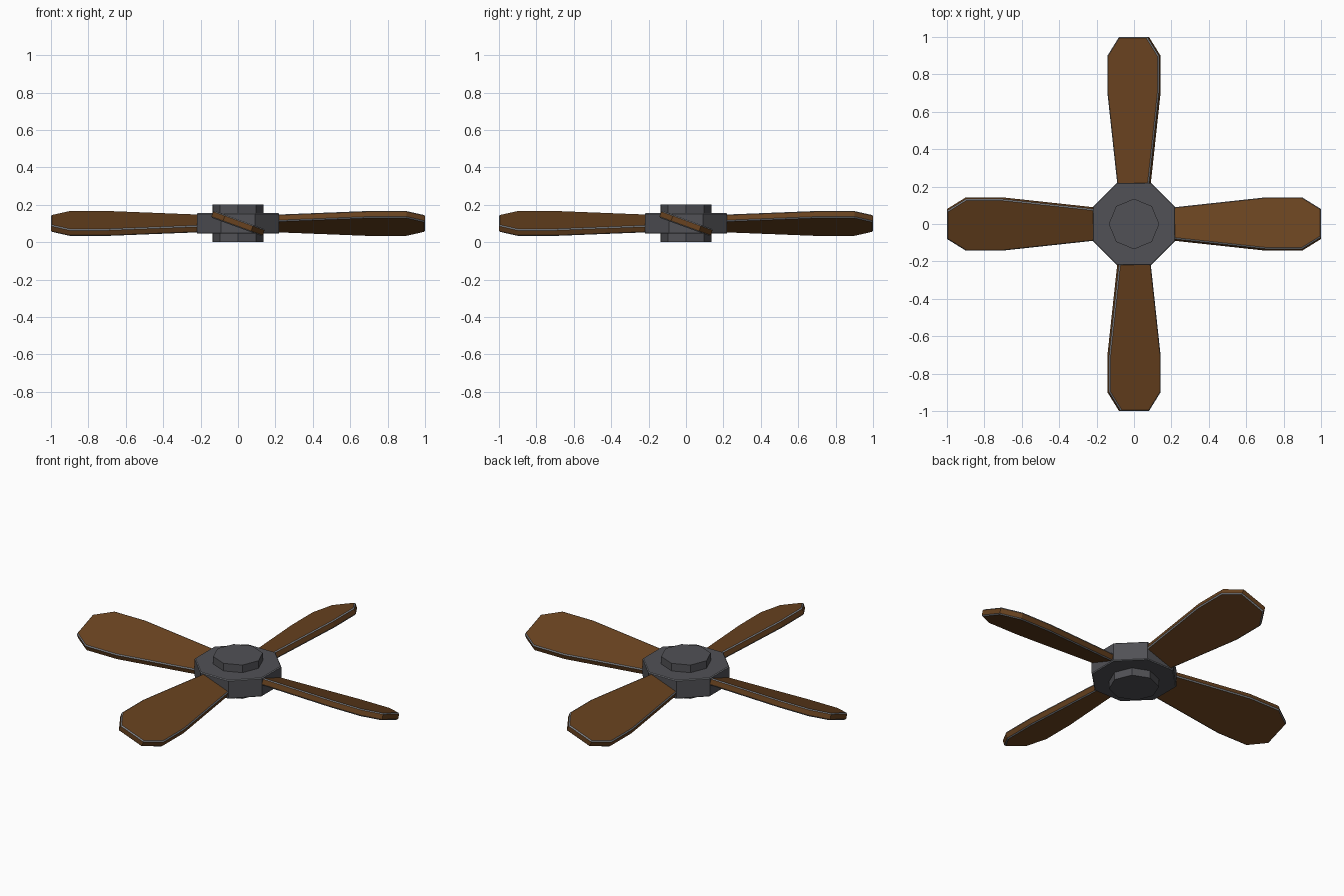
import bpy, bmesh, math
from mathutils import Matrix

if "Cube" in bpy.data.objects:
    bpy.data.objects.remove(bpy.data.objects["Cube"])


def material(name, rgb):
    m = bpy.data.materials.new(name)
    m.diffuse_color = (*rgb, 1.0)
    m.use_nodes = True
    m.node_tree.nodes["Principled BSDF"].inputs["Base Color"].default_value = m.diffuse_color
    return m


wood = material("brown wood", (0.14, 0.055, 0.014))
metal = material("dark grey metal", (0.082, 0.082, 0.092))
trim = material("light grey edge", (0.22, 0.23, 0.25))


def prism(name, outline, z0, z1, mats, matrix=Matrix(), rim=0.0):
    """Extrude a flat outline from z0 to z1, chamfer its rims in the second material, place it."""
    bm = bmesh.new()
    face = bm.faces.new([bm.verts.new((x, y, z0)) for x, y in outline])
    ext = bmesh.ops.extrude_face_region(bm, geom=[face])
    for v in ext["geom"]:
        if isinstance(v, bmesh.types.BMVert):
            v.co.z = z1
    bmesh.ops.recalc_face_normals(bm, faces=bm.faces)
    if rim:
        edges = [e for e in bm.edges if abs(e.verts[0].co.z - e.verts[1].co.z) < 1e-6]
        bmesh.ops.bevel(bm, geom=edges, offset=rim, segments=1, affect='EDGES', material=1)
    bm.transform(matrix)
    me = bpy.data.meshes.new(name)
    for m in mats:
        me.materials.append(m)
    bm.to_mesh(me)
    bm.free()
    ob = bpy.data.objects.new(name, me)
    bpy.context.collection.objects.link(ob)
    return ob


def octagon(radius, turn):
    return [(radius * math.cos(turn + i * math.pi / 4),
             radius * math.sin(turn + i * math.pi / 4)) for i in range(8)]


# hub body and the narrower boss running through it
prism("hub", octagon(0.22 / math.cos(math.pi / 8), math.pi / 8), 0.045, 0.155,
      [metal, trim], rim=0.004)
prism("hub_boss", octagon(0.135, 0), 0.0, 0.2, [metal])

# four pitched blades with pale rims: (distance from centre, half width)
half = [(0.17, 0.085), (0.70, 0.146), (0.90, 0.146), (1.0, 0.08)]
outline = [(r, -w) for r, w in half] + [(r, w) for r, w in reversed(half)]
for i in range(4):
    place = (Matrix.Translation((0, 0, 0.1))
             @ Matrix.Rotation(i * math.pi / 2, 4, 'Z')
             @ Matrix.Rotation(math.radians(-20), 4, 'X'))
    prism(f"blade_{i + 1}", outline, -0.02, 0.02, [wood, trim], place, rim=0.006)
